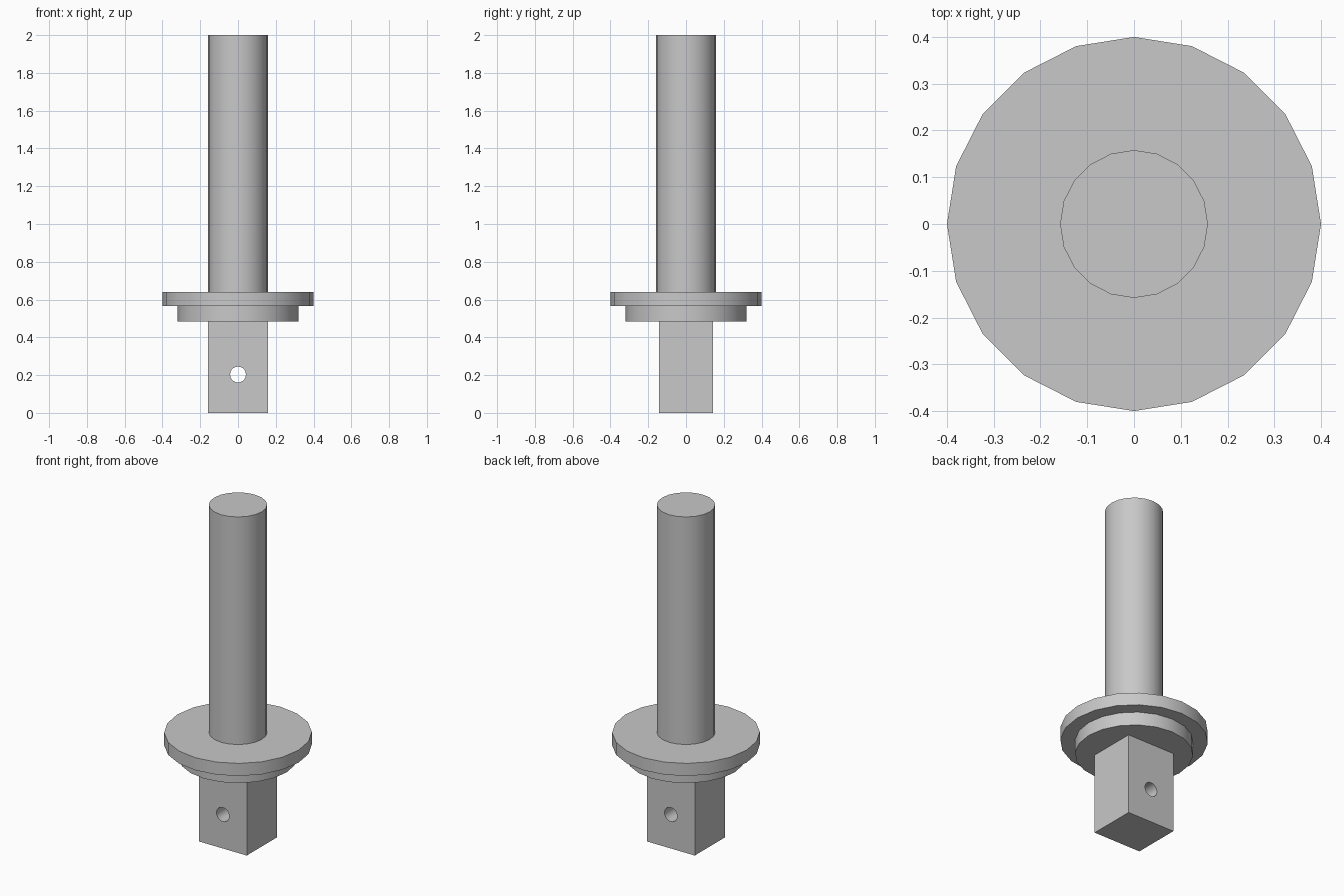
import bpy
import math

cube = bpy.data.objects.get("Cube")
if cube:
    bpy.data.objects.remove(cube, do_unlink=True)

steel = bpy.data.materials.new("grey_steel")
steel.use_nodes = True
steel.diffuse_color = (0.58, 0.58, 0.58, 1)
steel.node_tree.nodes["Principled BSDF"].inputs["Base Color"].default_value = (0.58, 0.58, 0.58, 1)

SIDES = 20


def finish(obj, name):
    obj.name = obj.data.name = name
    obj.data.materials.clear()
    obj.data.materials.append(steel)
    bpy.ops.object.select_all(action="DESELECT")
    obj.select_set(True)
    bpy.context.view_layer.objects.active = obj
    bpy.ops.object.shade_smooth_by_angle(angle=math.radians(30))
    return obj


def disc(name, radius, bottom, top):
    """Upright cylinder with a corner on each axis."""
    bpy.ops.mesh.primitive_cylinder_add(
        vertices=SIDES, radius=radius, depth=top - bottom,
        location=(0, 0, (bottom + top) / 2))
    return finish(bpy.context.object, name)


# Round parts, stacked from the top down
disc("shaft", 0.158, 0.64, 2.0)
disc("flange", 0.4, 0.565, 0.64)
disc("collar", 0.32, 0.485, 0.565)

# Rectangular tang below the collar
bpy.ops.mesh.primitive_cube_add(size=1, location=(0, 0, 0.2425))
tang = bpy.context.object
tang.scale = (0.316, 0.286, 0.485)
bpy.ops.object.transform_apply(location=False, rotation=False, scale=True)

# Pin hole running front to back through the tang
bpy.ops.mesh.primitive_cylinder_add(
    vertices=SIDES, radius=0.042, depth=0.6,
    location=(0, 0, 0.203), rotation=(math.pi / 2, 0, 0))
cutter = bpy.context.object
cutter.name = "pin_hole_cutter"
cutter.hide_render = True

hole = tang.modifiers.new("pin_hole", "BOOLEAN")
hole.operation = "DIFFERENCE"
hole.solver = "EXACT"
hole.object = cutter
bpy.context.view_layer.objects.active = tang
bpy.ops.object.modifier_apply(modifier=hole.name)
bpy.data.objects.remove(cutter, do_unlink=True)
finish(tang, "tang")
